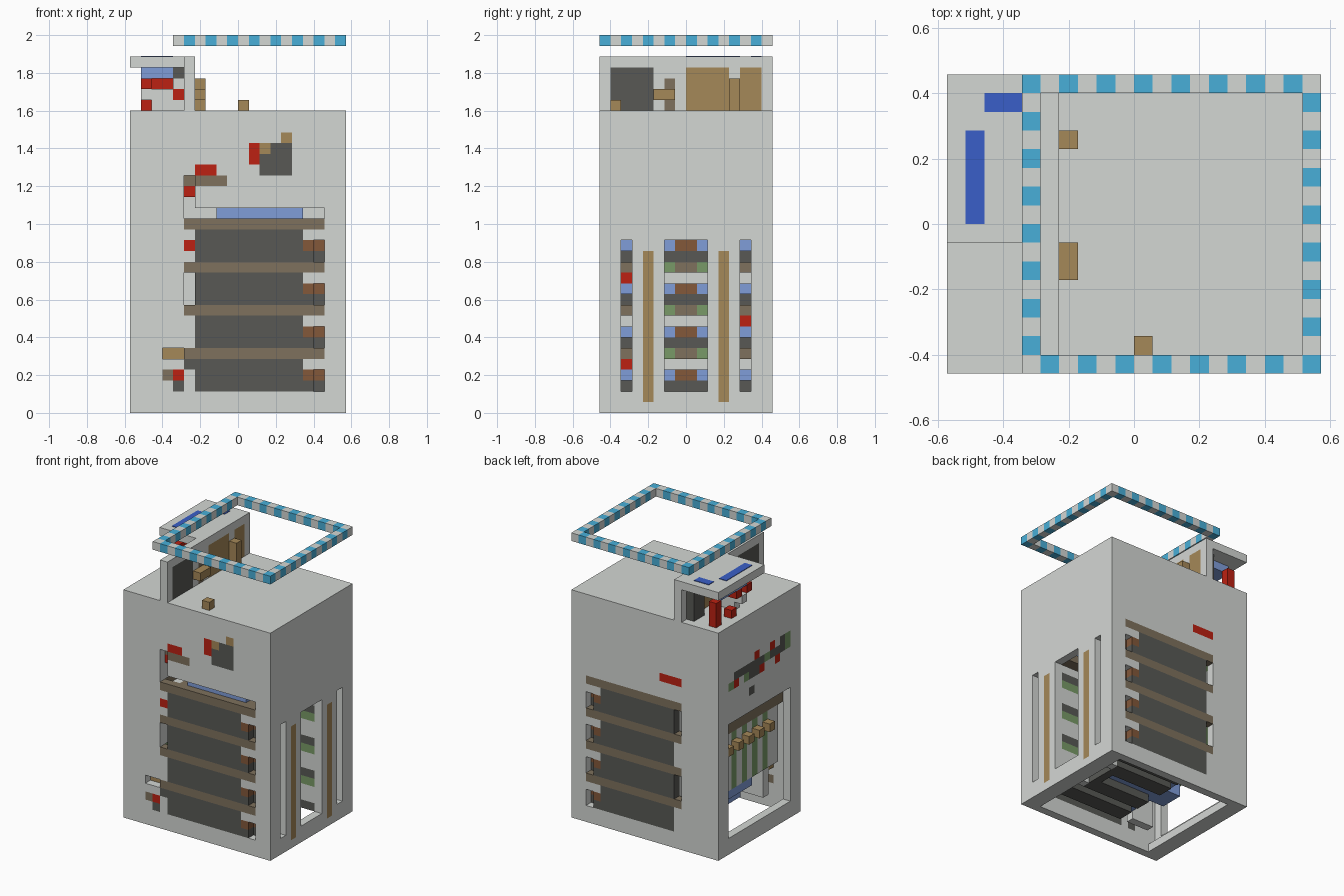
import bpy
import bmesh

cube = bpy.data.objects.get("Cube")
if cube:
    bpy.data.objects.remove(cube, do_unlink=True)

UNIT = 2 / 35            # edge of one building block
NX, NY = 20, 16          # footprint of the main block in units


def linear(c):
    c /= 255
    return c / 12.92 if c < 0.04045 else ((c + 0.055) / 1.055) ** 2.4


def material(name, *rgb):
    mat = bpy.data.materials.new(name)
    color = [linear(c) for c in rgb] + [1]
    mat.diffuse_color = color
    mat.use_nodes = True
    mat.node_tree.nodes["Principled BSDF"].inputs["Base Color"].default_value = color
    return mat


MATS = {
    "grey": material("light_grey", 212, 215, 212),
    "dark": material("charcoal", 88, 89, 85),
    "dull": material("dull_brown", 126, 113, 93),
    "tan": material("tan", 165, 136, 88),
    "rust": material("red_brown", 131, 88, 58),
    "red": material("red", 188, 33, 18),
    "sky": material("soft_blue", 128, 157, 217),
    "green": material("leaf_green", 121, 154, 103),
    "cyan": material("cyan", 72, 175, 216),
    "royal": material("royal_blue", 58, 95, 200),
}
NAMES = list(MATS)


def span(v):
    return range(v, v + 1) if isinstance(v, int) else range(v[0], v[1] + 1)


def fill(grid, color, x, y, z):
    """Fill an inclusive block range with a colour; None carves it away."""
    for i in span(x):
        for j in span(y):
            for k in span(z):
                if color:
                    grid[i, j, k] = color
                else:
                    grid.pop((i, j, k), None)


def build(name, grid):
    """Turn filled blocks into a mesh that keeps only the exposed faces."""
    bm = bmesh.new()
    verts = {}

    def vert(p):
        if p not in verts:
            verts[p] = bm.verts.new(((p[0] - NX / 2) * UNIT, (p[1] - NY / 2) * UNIT, p[2] * UNIT))
        return verts[p]

    for cell, color in grid.items():
        for axis in range(3):
            u, v = (axis + 1) % 3, (axis + 2) % 3
            for side in (0, 1):
                near = list(cell)
                near[axis] += 2 * side - 1
                if tuple(near) in grid:
                    continue
                loop = []
                for du, dv in ((0, 0), (1, 0), (1, 1), (0, 1)):
                    p = list(cell)
                    p[axis] += side
                    p[u] += du
                    p[v] += dv
                    loop.append(vert(tuple(p)))
                face = bm.faces.new(loop if side else loop[::-1])
                face.material_index = NAMES.index(color)
    mesh = bpy.data.meshes.new(name)
    bm.to_mesh(mesh)
    bm.free()
    for mat in MATS.values():
        mesh.materials.append(mat)
    obj = bpy.data.objects.new(name, mesh)
    bpy.context.collection.objects.link(obj)
    return obj


FRONT, BACK, LEFT, RIGHT = 0, NY - 1, NX - 1, 0
FLOORS = range(2, 17, 4)

# Hollow shell, open underneath
shell = {}
fill(shell, "grey", (0, 19), (0, 15), (0, 27))
fill(shell, None, (1, 18), (1, 14), (1, 26))
fill(shell, None, (2, 17), (1, 14), 0)

# Dark panels, crossing slats and small end niches, front and back
for wall in (FRONT, BACK):
    fill(shell, "dark", (6, 15), wall, (2, 17))
    for k in FLOORS:
        fill(shell, "dark", 16, wall, k)
        fill(shell, "rust", 16, wall, k + 1)
        fill(shell, None, 17, wall, (k, k + 1))
        fill(shell, "dull", (5, 17), wall, k + 3)
for z in ((10, 12), (18, 21)):
    fill(shell, None, 5, FRONT, z)
for z in ((14, 16), (6, 8)):
    fill(shell, None, 5, BACK, z)
fill(shell, None, (5, 17), FRONT, 18)
fill(shell, None, (3, 4), FRONT, 5)

# Painted blocks on front and back
for color, x, z in (
    ("red", 5, 15), ("red", 4, 3), ("dull", 3, 3), ("dark", 4, 2), ("dark", 5, 4),
    ("red", (6, 7), 22), ("dull", (6, 8), 21), ("dark", (12, 14), (22, 24)),
    ("red", 11, (23, 24)), ("tan", 12, 24), ("tan", 14, 25),
):
    fill(shell, color, x, FRONT, z)
fill(shell, "red", (5, 7), BACK, 20)

# Slots and stripes on the left side
for y in (2, (6, 9), 13):
    fill(shell, None, LEFT, y, (2, 15))
for y in (4, 11):
    fill(shell, "tan", LEFT, y, (1, 14))

# Wide opening and scattered paint on the right side
fill(shell, None, RIGHT, (2, 13), (2, 15))
for color, y, z in (
    ("dark", (3, 12), 21), ("green", 13, 20), ("red", 12, 20), ("green", 10, 20),
    ("red", 8, 22), ("dark", (8, 9), 20), ("red", 7, 20), ("green", 6, 21),
    ("red", 5, 22), ("red", 4, 20), ("dark", 3, 22), ("green", 2, (21, 22)),
    ("dark", 9, 18),
):
    fill(shell, color, RIGHT, y, z)
build("tower_shell", shell)

# Stacked floors inside, with a deep alcove on the left side
floors = {}
for k in FLOORS:
    for y in ((2, 3), (5, 6), (9, 10), (12, 13)):
        fill(floors, "dark", (7, 16), y, k)
    fill(floors, "dark", (14, 17), (7, 8), k)
    fill(floors, "sky", (6, 17), (1, 14), k + 1)
    fill(floors, "grey", 12, (1, 14), k + 2)
    fill(floors, "dull", (6, 17), (1, 14), k + 3)
    for y in (1, 14):
        fill(floors, "dark", 17, y, k)
        fill(floors, "rust", 17, y, k + 1)
fill(floors, None, (15, 17), (6, 9), (2, 17))
for k in FLOORS:
    fill(floors, "rust", 14, (7, 8), k + 1)
    for y in (6, 9):
        fill(floors, "green", 14, y, k + 3)
for y in (5, 10):
    fill(floors, "grey", (15, 18), y, (2, 15))
    for k in FLOORS:
        fill(floors, "dark", (16, 18), y, k)
    for k in FLOORS[:-1]:
        fill(floors, "green", (16, 18), y, k + 3)
for y, z in ((2, 12), (2, 4), (13, 8)):
    fill(floors, "red", 17, y, z)
fill(floors, "grey", 6, (1, 14), (4, 17))
fill(floors, "sky", (8, 15), (1, 14), 18)
fill(floors, "sky", (2, 5), 14, 3)
fill(floors, "sky", (4, 5), (6, 8), (3, 4))
build("inner_floors", floors)

# Stair pieces and backing behind the front gaps
stairs = {}
fill(stairs, "grey", (3, 5), 2, (2, 5))
fill(stairs, "grey", 4, 1, (10, 12))
fill(stairs, "grey", 4, 1, (18, 21))
fill(stairs, "tan", (3, 4), 1, 5)
fill(stairs, "dull", 5, 1, 21)
fill(stairs, "red", 5, 1, 20)
build("stair_pieces", stairs)

# Recessed right wall with hanging strips and small crates
recess = {}
fill(recess, "grey", 1, (3, 13), (7, 13))
fill(recess, "dull", 1, (2, 13), (14, 15))
fill(recess, "sky", (1, 3), (8, 13), 6)
for j in range(5, 14, 2):
    fill(recess, "green", 1, j, (7, 13))
    fill(recess, "tan", 0, j, 12)
build("recessed_wall", recess)

# Rooftop wall with door and panels, and the canopy
booth = {}
fill(booth, "grey", 5, (0, 15), (28, 32))
fill(booth, "grey", (0, 5), (7, 15), 32)
for color, y, z in (
    ("dark", (1, 4), (28, 31)), ("dull", 6, (28, 30)),
    ("tan", (8, 11), (28, 31)), ("tan", (13, 14), (28, 31)),
):
    fill(booth, color, 5, y, z)
build("rooftop_booth", booth)

# Counter and stock under the canopy
counter = {}
fill(counter, "grey", (2, 3), 9, 28)
fill(counter, "grey", (1, 3), 9, 29)
fill(counter, "red", (1, 3), 10, 30)
fill(counter, "sky", (1, 3), (9, 13), 31)
for z, color in enumerate(("grey", "red", "grey", "dark"), 28):
    fill(counter, color, 4, 9, z)
fill(counter, "dark", 4, (13, 14), (28, 31))
fill(counter, "red", 1, 14, (28, 30))
fill(counter, "red", 1, 8, 30)
fill(counter, "red", 1, 11, 28)
build("booth_counter", counter)

# Loose crates on the roof
crates = {}
fill(crates, "tan", 6, 12, (28, 30))
fill(crates, "tan", 6, (5, 6), 29)
fill(crates, "tan", 10, 1, 28)
build("roof_crates", crates)

# Thin painted stripes on the canopy
stripes = {}
fill(stripes, "royal", 1, (8, 12), 33)
fill(stripes, "royal", (2, 3), 14, 33)
plate = build("canopy_stripes", stripes)
for v in plate.data.vertices:
    if v.co.z > 33.5 * UNIT:
        v.co.z = 33 * UNIT + 0.004

# Floating ring with alternating colours
ring = {}
fill(ring, "grey", (4, 19), (0, 15), 34)
fill(ring, None, (5, 18), (1, 14), 34)
for i, j, k in ring:
    if (i + j) % 2:
        ring[i, j, k] = "cyan"
build("floating_ring", ring)
